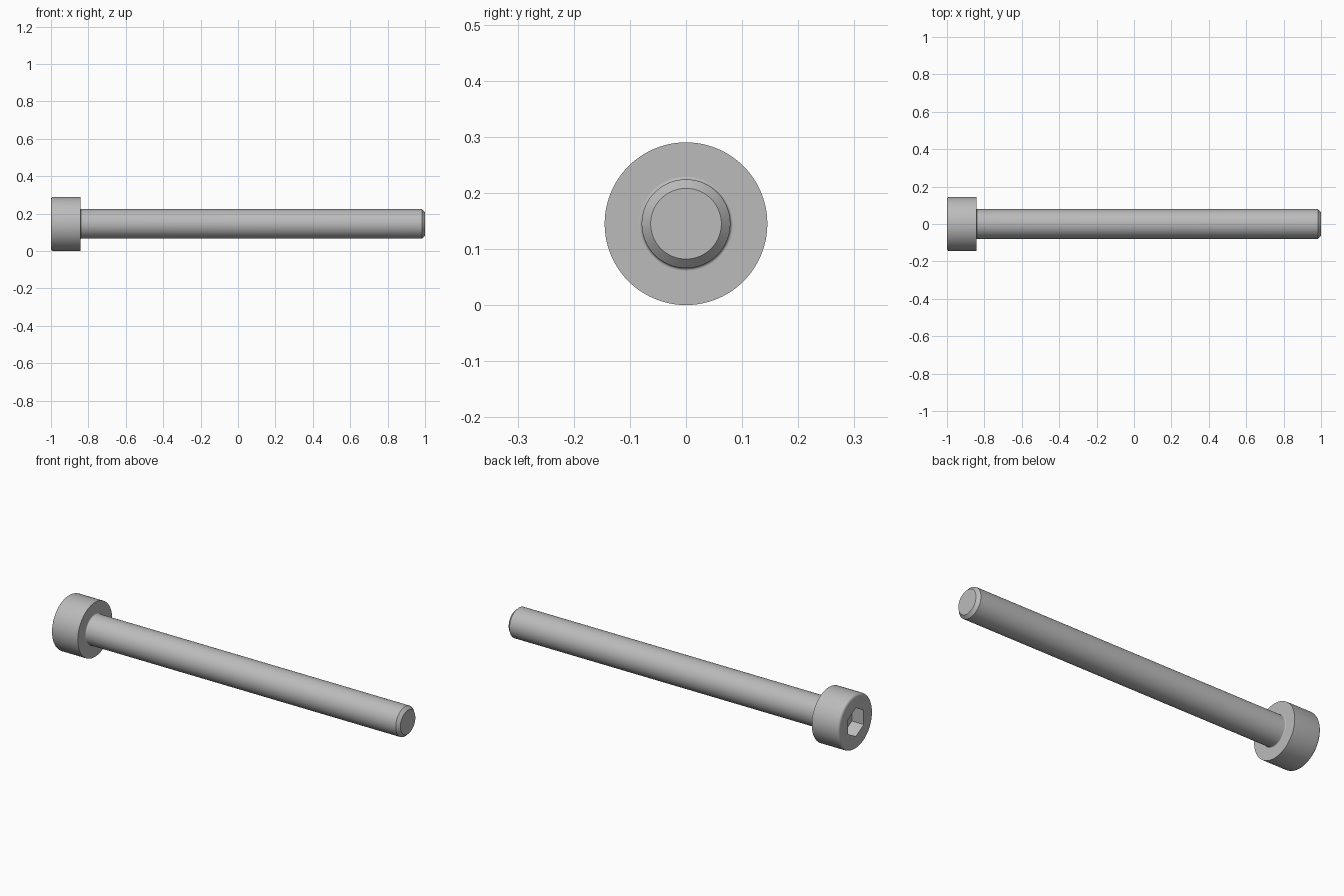
import bpy
import bmesh
from math import cos, sin, pi, radians

cube = bpy.data.objects.get("Cube")
if cube:
    bpy.data.objects.remove(cube, do_unlink=True)

SEGMENTS = 96
HEAD_R, SHANK_R, SOCKET_FLAT = 0.145, 0.079, 0.066
HEAD_X, UNDER_X, TIP_X = -1.0, -0.842, 1.0

steel = bpy.data.materials.new("steel grey")
steel.use_nodes = True
colour = (0.5, 0.5, 0.5, 1)
steel.diffuse_color = colour
steel.node_tree.nodes["Principled BSDF"].inputs["Base Color"].default_value = colour


def round_ring(r):
    return lambda a: r


def hex_ring(flat):
    # corners point straight up and down
    return lambda a: flat / cos(a % (pi / 3) - pi / 6)


def lathe(name, rings, cap_start=True):
    """Join (x, radius function) rings along the x axis and cap the ends."""
    bm = bmesh.new()
    loops = []
    for x, radius in rings:
        loop = []
        for i in range(SEGMENTS):
            a = 2 * pi * i / SEGMENTS
            r = radius(a)
            loop.append(bm.verts.new((x, r * sin(a), HEAD_R + r * cos(a))))
        loops.append(loop)
    for one, two in zip(loops, loops[1:]):
        for i in range(SEGMENTS):
            j = (i + 1) % SEGMENTS
            bm.faces.new((one[i], one[j], two[j], two[i]))
    if cap_start:
        bm.faces.new(loops[0])
    bm.faces.new(loops[-1])
    bmesh.ops.recalc_face_normals(bm, faces=bm.faces)
    mesh = bpy.data.meshes.new(name)
    bm.to_mesh(mesh)
    bm.free()
    mesh.materials.append(steel)
    obj = bpy.data.objects.new(name, mesh)
    bpy.context.collection.objects.link(obj)
    bpy.ops.object.select_all(action="DESELECT")
    obj.select_set(True)
    bpy.context.view_layer.objects.active = obj
    bpy.ops.object.shade_smooth_by_angle(angle=radians(30))
    return obj


def arc(x, r, size, start, steps=6):
    """Quarter-round rings about the centre (x, r)."""
    angles = [start + pi / 2 * k / steps for k in range(steps + 1)]
    return [(x + size * cos(a), round_ring(r + size * sin(a))) for a in angles]


# Cylinder head: hex socket floor, socket walls, rounded rim, side, underside
EDGE = 0.014
rim = arc(HEAD_X + EDGE, HEAD_R - EDGE, EDGE, pi / 2)[::-1]
lathe("socket_head", [(HEAD_X + 0.07, hex_ring(SOCKET_FLAT)),
                      (HEAD_X, hex_ring(SOCKET_FLAT)),
                      *rim,
                      (UNDER_X, round_ring(HEAD_R))])

# Shank: small fillet under the head, straight body, chamfered tip
FILLET = 0.005
neck = arc(UNDER_X + FILLET, SHANK_R + FILLET, FILLET, pi)
CHAMFER = 0.016
lathe("shank", [*neck,
                (TIP_X - CHAMFER, round_ring(SHANK_R)),
                (TIP_X, round_ring(SHANK_R - CHAMFER))], cap_start=False)
